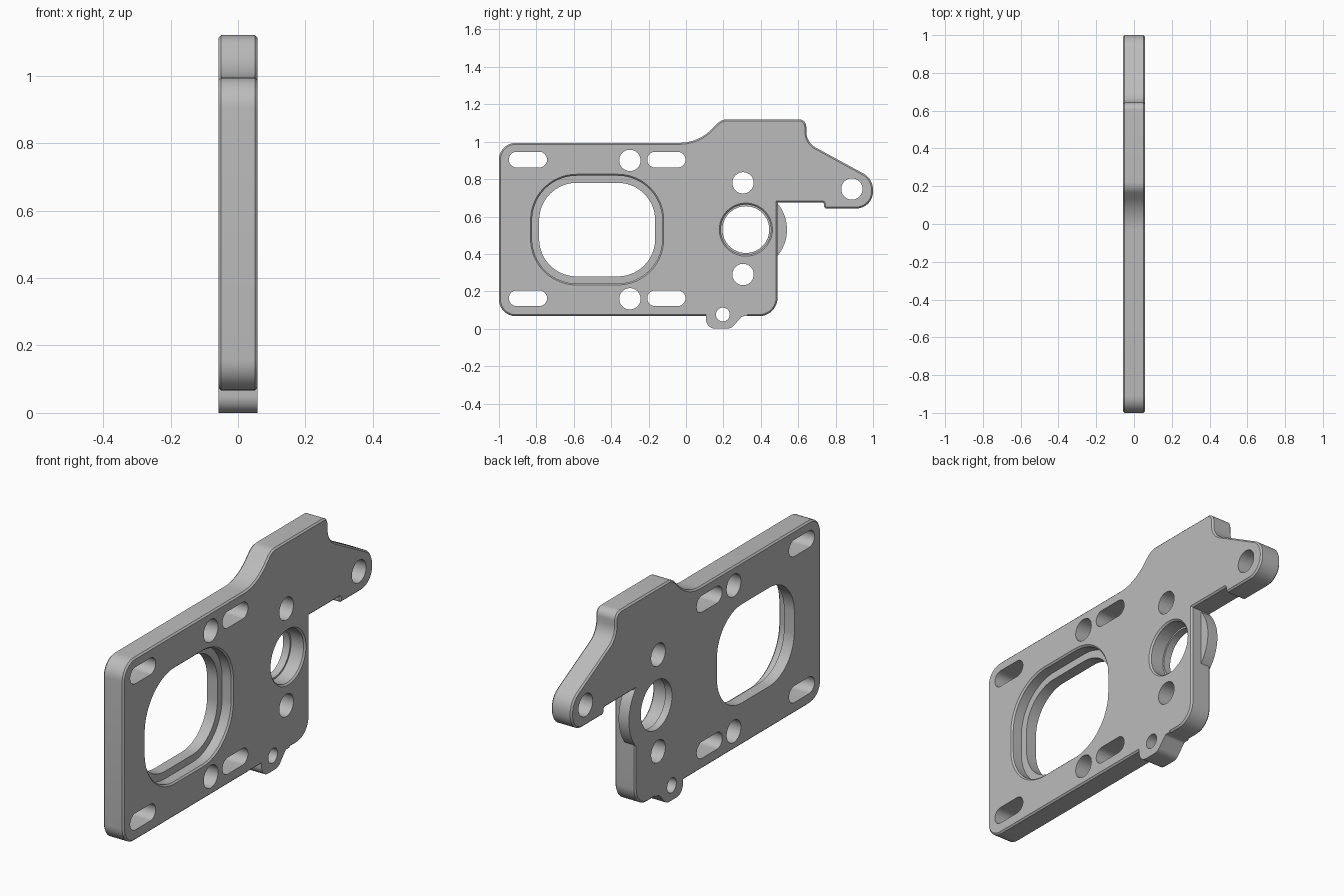
import bpy, bmesh, math
from mathutils import Vector

if "Cube" in bpy.data.objects:
    bpy.data.objects.remove(bpy.data.objects["Cube"])

HALF = 0.058
OVER = 0.1

steel = bpy.data.materials.new("machined grey")
steel.use_nodes = True
GREY = (0.5, 0.5, 0.5, 1)
steel.diffuse_color = GREY
steel.node_tree.nodes["Principled BSDF"].inputs["Base Color"].default_value = GREY


def rounded(corners, steps=10):
    """Fillet each (y, z, radius) corner of a closed outline."""
    out, n = [], len(corners)
    for i, (y, z, r) in enumerate(corners):
        p = Vector((y, z))
        if r == 0:
            out.append(p)
            continue
        a = (Vector(corners[i - 1][:2]) - p).normalized()
        b = (Vector(corners[(i + 1) % n][:2]) - p).normalized()
        half = a.angle(b) / 2
        centre = p + (a + b).normalized() * (r / math.sin(half))
        start = p + a * (r / math.tan(half)) - centre
        end = p + b * (r / math.tan(half)) - centre
        sweep = math.atan2(start.x * end.y - start.y * end.x, start.dot(end))
        for k in range(steps + 1):
            t = sweep * k / steps
            out.append(centre + Vector((start.x * math.cos(t) - start.y * math.sin(t),
                                        start.x * math.sin(t) + start.y * math.cos(t))))
    return out


def circle(y, z, r, n=48):
    return [Vector((y + r * math.cos(math.tau * k / n),
                    z + r * math.sin(math.tau * k / n))) for k in range(n)]


def box(y, z, w, h, r, steps=12):
    """Rounded rectangle with half sizes w and h."""
    return rounded([(y - w, z - h, r), (y + w, z - h, r),
                    (y + w, z + h, r), (y - w, z + h, r)], steps)


def solid(name, sections):
    """Loft matching outlines along x; sections are (x, outline)."""
    bm = bmesh.new()
    rings = [[bm.verts.new((x, p.x, p.y)) for p in pts] for x, pts in sections]
    for lo, hi in zip(rings, rings[1:]):
        for i in range(len(lo)):
            bm.faces.new((lo[i - 1], lo[i], hi[i], hi[i - 1]))
    bm.faces.new(rings[0])
    bm.faces.new(rings[-1])
    bmesh.ops.recalc_face_normals(bm, faces=bm.faces)
    mesh = bpy.data.meshes.new(name)
    bm.to_mesh(mesh)
    bm.free()
    mesh.materials.append(steel)
    obj = bpy.data.objects.new(name, mesh)
    bpy.context.collection.objects.link(obj)
    return obj


def chamfered(name, pts, c):
    """Plate with chamfered rims, made by insetting the outline."""
    area = sum(pts[i - 1].x * p.y - p.x * pts[i - 1].y for i, p in enumerate(pts))
    side = 1 if area > 0 else -1
    inner = []
    for i, p in enumerate(pts):
        d0 = (p - pts[i - 1]).normalized()
        d1 = (pts[(i + 1) % len(pts)] - p).normalized()
        n0 = Vector((-d0.y, d0.x)) * side
        n1 = Vector((-d1.y, d1.x)) * side
        inner.append(p + (n0 + n1) * (c / (1 + n0.dot(n1))))
    return solid(name, [(-HALF, inner), (-HALF + c, pts), (HALF - c, pts), (HALF, inner)])


def combine(target, tool, operation):
    mod = target.modifiers.new(operation.lower(), "BOOLEAN")
    mod.operation = operation
    mod.solver = "EXACT"
    mod.object = tool
    bpy.context.view_layer.objects.active = target
    bpy.ops.object.modifier_apply(modifier=mod.name)
    bpy.data.objects.remove(tool)


# Main plate with raised shoulder and side arm
outline = rounded([
    (-1, 0.067, 0.09), (-1, 0.994, 0.09), (0.064, 0.994, 0.24), (0.19, 1.12, 0.08),
    (0.643, 1.12, 0.04), (0.643, 0.996, 0.1), (1, 0.802, 0.1), (1, 0.643, 0.09),
    (0.737, 0.643, 0.015), (0.737, 0.675, 0.008), (0.49, 0.675, 0), (0.49, 0.067, 0.1)])
plate = chamfered("mounting_plate", outline, 0.008)

# Lower lug and half-thickness boss behind the small bore
lug = rounded([(0.107, 0.15, 0), (0.107, 0, 0.05), (0.24, 0, 0.05),
               (0.3, 0.067, 0.02), (0.33, 0.067, 0), (0.33, 0.15, 0)])
combine(plate, solid("lug", [(-HALF, lug), (HALF, lug)]), "UNION")
boss = circle(0.32, 0.53, 0.22, 96)
combine(plate, solid("boss", [(-HALF, boss), (0, boss)]), "UNION")

# Round holes and slots
cuts = [circle(y, z, r) for y, z, r in [
    (-0.3, 0.9, 0.057), (-0.3, 0.16, 0.057), (0.305, 0.78, 0.057),
    (0.305, 0.29, 0.057), (0.887, 0.747, 0.057), (0.197, 0.076, 0.037)]]
cuts += [box(y, z, 0.102, 0.042, 0.0418) for y in (-0.845, -0.105) for z in (0.163, 0.904)]
for pts in cuts:
    combine(plate, solid("hole_cutter", [(-OVER, pts), (OVER, pts)]), "DIFFERENCE")


def stepped_bore(shape, wall, ledge):
    """Bore with a chamfered recess on the +x face; shape(d) is grown by d."""
    lip = 0.008
    combine(plate, solid("bore_cutter", [
        (-OVER, shape(0)), (ledge, shape(0)), (ledge, shape(wall)),
        (HALF - lip, shape(wall)), (HALF, shape(wall + lip)),
        (OVER, shape(wall + lip))]), "DIFFERENCE")


# Large oblong bore and small round bore
stepped_bore(lambda d: box(-0.475, 0.53, 0.31 + d, 0.25 + d, 0.2 + d, 24), 0.038, 0.0)
stepped_bore(lambda d: circle(0.32, 0.53, 0.125 + d, 72), 0.009, -0.02)

# Smooth shading with sharp machined edges
bpy.ops.object.select_all(action="DESELECT")
plate.select_set(True)
bpy.context.view_layer.objects.active = plate
bpy.ops.object.shade_smooth_by_angle(angle=math.radians(25))
